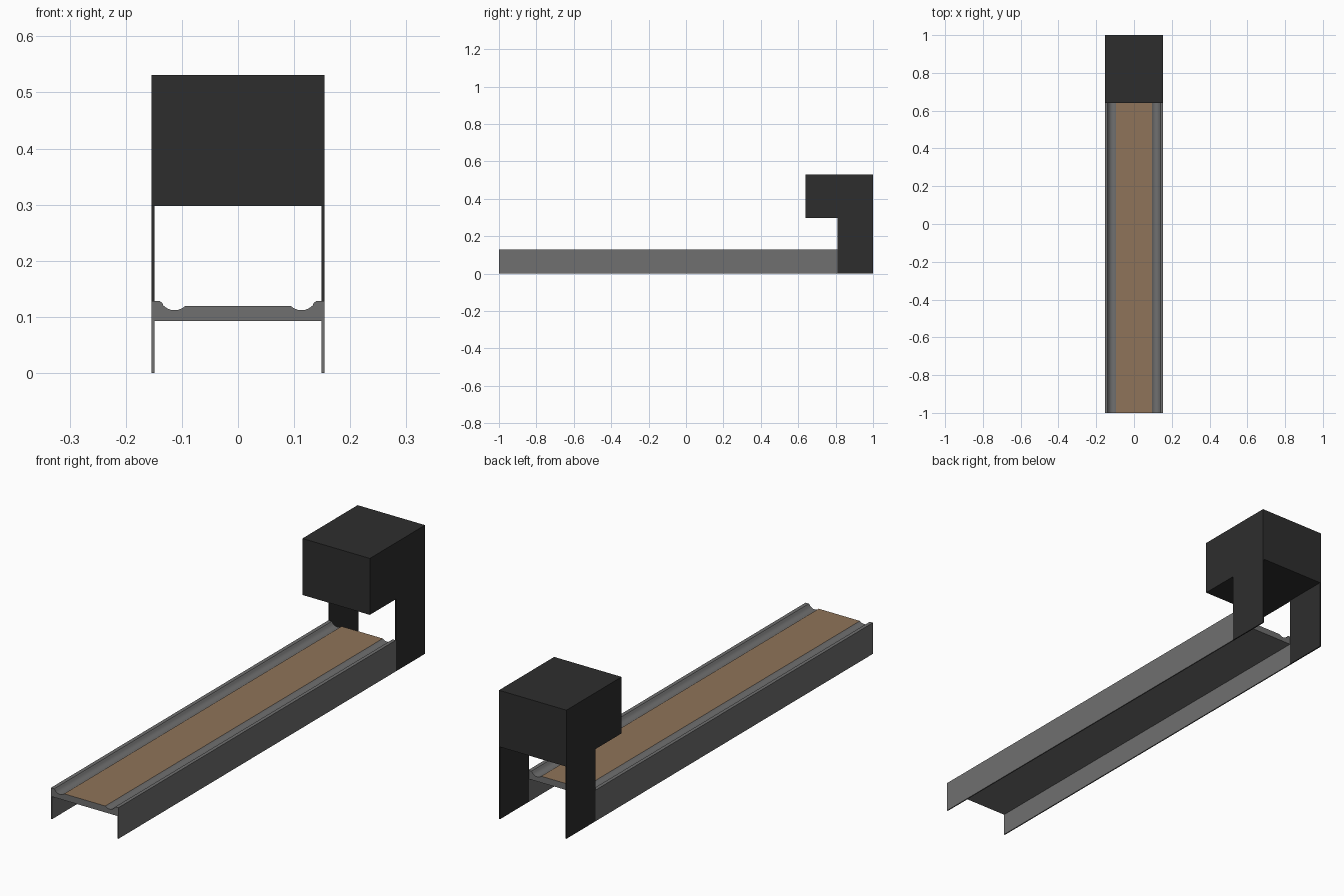
import bpy, bmesh

if "Cube" in bpy.data.objects:
    bpy.data.objects.remove(bpy.data.objects["Cube"])

def material(name, rgb):
    m = bpy.data.materials.new(name)
    m.diffuse_color = (*rgb, 1)
    m.use_nodes = True
    m.node_tree.nodes["Principled BSDF"].inputs["Base Color"].default_value = m.diffuse_color
    return m

grey = material("grey metal", (0.16, 0.16, 0.16))
wood = material("lane wood", (0.275, 0.174, 0.100))
black = material("hood black", (0.027, 0.027, 0.027))

def extrude(name, profile, axis, start, end, mat):
    """Extrude a 2D profile: axis 'y' takes (x, z) points, axis 'x' takes (y, z)."""
    place = (lambda p, t: (p[0], t, p[1])) if axis == 'y' else (lambda p, t: (t, p[0], p[1]))
    bm = bmesh.new()
    a = [bm.verts.new(place(p, start)) for p in profile]
    b = [bm.verts.new(place(p, end)) for p in profile]
    n = len(profile)
    bm.faces.new(a)
    bm.faces.new(b[::-1])
    for i in range(n):
        bm.faces.new((a[i], b[i], b[(i + 1) % n], a[(i + 1) % n]))
    bmesh.ops.recalc_face_normals(bm, faces=bm.faces)
    mesh = bpy.data.meshes.new(name)
    bm.to_mesh(mesh)
    bm.free()
    mesh.materials.append(mat)
    ob = bpy.data.objects.new(name, mesh)
    bpy.context.collection.objects.link(ob)
    return ob

W, WALL = 0.154, 0.149          # outer half width, inner wall face
LANE_END, HOOD_FRONT = 0.81, 0.64

# Lane bed: flat lane, rounded gutters, raised rails and thin side skirts
half = [(0.094, 0.1195), (0.100, 0.115), (0.108, 0.112), (0.118, 0.112),
        (0.125, 0.1145), (0.133, 0.120), (0.135, 0.1245), (0.139, 0.128),
        (W, 0.1285), (W, 0), (WALL, 0), (WALL, 0.093)]
lane = extrude("lane_bed", half + [(-x, z) for x, z in reversed(half)],
               'y', -1, LANE_END, grey)

# Wooden playing surface: the flat upward face in the middle
lane.data.materials.append(wood)
for f in lane.data.polygons:
    if f.normal.z > 0.99 and abs(f.center.x) < 0.01:
        f.material_index = 1

# Smooth only the gutter curves
bpy.context.view_layer.objects.active = lane
lane.select_set(True)
bpy.ops.object.shade_smooth_by_angle(angle=0.6)

# Hood box over the end of the lane
extrude("hood", [(HOOD_FRONT, 0.298), (1, 0.298), (1, 0.531), (HOOD_FRONT, 0.531)],
        'x', -W, W, black)

# Thin hood side supports down to the floor
for side, s in (("left", -1), ("right", 1)):
    extrude(side + "_hood_support",
            [(LANE_END, 0), (1, 0), (1, 0.298), (LANE_END, 0.298)],
            'x', s * WALL, s * W, black)
